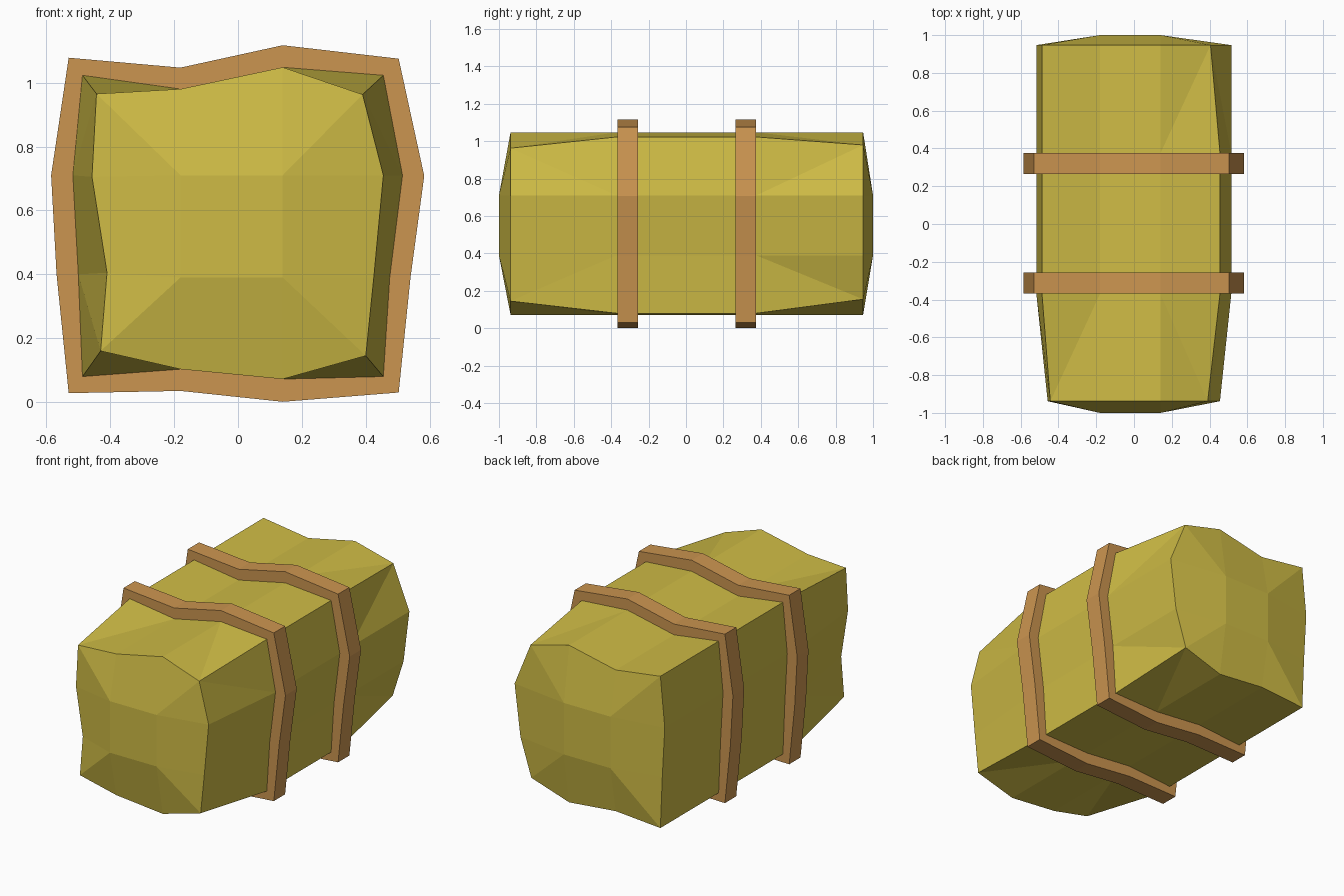
import bpy, bmesh

if "Cube" in bpy.data.objects:
    bpy.data.objects.remove(bpy.data.objects["Cube"])


def make_object(name, bm, color):
    bmesh.ops.recalc_face_normals(bm, faces=bm.faces)
    mesh = bpy.data.meshes.new(name)
    bm.to_mesh(mesh)
    bm.free()
    mat = bpy.data.materials.new(name + "_colour")
    mat.diffuse_color = color
    mat.use_nodes = True
    mat.node_tree.nodes["Principled BSDF"].inputs["Base Color"].default_value = mat.diffuse_color
    mesh.materials.append(mat)
    obj = bpy.data.objects.new(name, mesh)
    bpy.context.collection.objects.link(obj)
    return obj


def ring(bm, profile, y):
    return [bm.verts.new((x, y, z)) for x, z in profile]


# Cross-sections run clockwise from the top left corner, corners at 0, 3, 6, 9
body = [(-.487, 1.023), (-.18, .98), (.14, 1.048), (.455, 1.023), (.515, .71), (.475, .39),
        (.455, .08), (.14, .072), (-.18, .103), (-.487, .08), (-.50, .40), (-.517, .71)]
strap = [(-.53, 1.078), (-.18, 1.047), (.14, 1.117), (.503, 1.075), (.583, .708), (.54, .39),
         (.503, .03), (.14, .001), (-.18, .035), (-.53, .028), (-.568, .40), (-.585, .71)]
front = list(body)
for i, p in {0: (-.443, .965), 3: (.39, .963), 4: (.455, .71), 5: (.425, .39),
             6: (.40, .145), 9: (-.43, .16), 10: (-.41, .405), 11: (-.457, .705)}.items():
    front[i] = p
back = list(body)
back[3], back[6] = (.405, .98), (.40, .155)


# Straw bale with domed ends
bm = bmesh.new()
rings = [ring(bm, p, y) for p, y in
         ((front, -.938), (body, -.37), (body, .375), (back, .947))]


def bridge(rim, inner):
    """Join rings, splitting each face on a diagonal leaving the rim corner."""
    for i in range(12):
        j = (i + 1) % 12
        a, b, c, d = rim[i], rim[j], inner[j], inner[i]
        if i % 3 == 0:
            faces = ((a, b, c), (a, c, d))
        elif i % 3 == 2:
            faces = ((b, c, d), (b, d, a))
        else:
            faces = ((a, b, c, d),)
        for f in faces:
            bm.faces.new(f)


def cap(r, y):
    c = ring(bm, [(-.18, .71), (.14, .71), (.14, .39), (-.18, .39)], y)
    bm.faces.new(c)
    for k in range(4):
        n, i = (k + 1) % 4, 3 * k
        bm.faces.new((r[i + 1], r[i + 2], c[n], c[k]))
        bm.faces.new((r[i], r[i + 1], c[k]))
        bm.faces.new((r[i], c[k], r[i - 1]))


bridge(rings[0], rings[1])
for i in range(12):
    j = (i + 1) % 12
    bm.faces.new((rings[1][i], rings[1][j], rings[2][j], rings[2][i]))
bridge(rings[3], rings[2])
cap(rings[0], -1)
cap(rings[3], 1)
make_object("straw_bale", bm, (.62, .50, .06, 1))

# Two binding straps following the bale's section
inner = [(x * .99, .55 + (z - .55) * .99) for x, z in body]
for name, y0, y1 in (("front_strap", -.367, -.256), ("back_strap", .264, .375)):
    bm = bmesh.new()
    loops = [ring(bm, p, y) for p, y in
             ((strap, y0), (strap, y1), (inner, y1), (inner, y0))]
    for k in range(4):
        a, b = loops[k], loops[(k + 1) % 4]
        for i in range(12):
            j = (i + 1) % 12
            bm.faces.new((a[i], a[j], b[j], b[i]))
    make_object(name, bm, (.60, .30, .08, 1))
